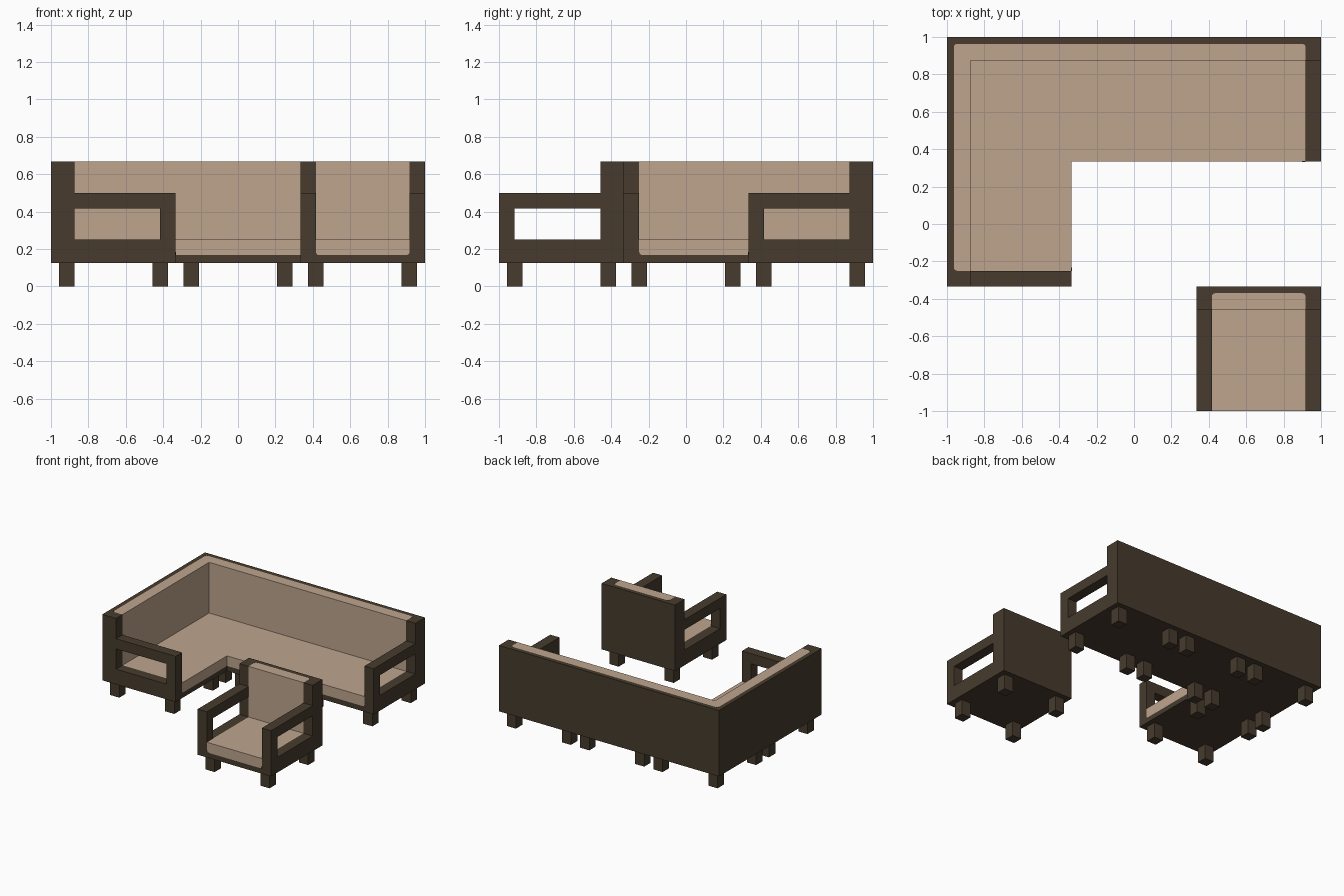
import bpy, bmesh, math
from mathutils import Vector as V

if "Cube" in bpy.data.objects:
    bpy.data.objects.remove(bpy.data.objects["Cube"])


def make_mat(name, rgb):
    m = bpy.data.materials.new(name)
    m.diffuse_color = (*rgb, 1)
    m.use_nodes = True
    m.node_tree.nodes["Principled BSDF"].inputs["Base Color"].default_value = m.diffuse_color
    return m


WOOD = make_mat("dark wood", (0.063, 0.044, 0.027))
CLOTH = make_mat("tan cloth", (0.515, 0.376, 0.270))
X, Y, Z = V((1, 0, 0)), V((0, 1, 0)), V((0, 0, 1))
U = 1 / 12              # frame thickness, all sizes follow from it
BASE, DECK, SEAT, TOP = 1.5 * U, 2 * U, 3 * U, 8 * U
WALL = 0.0365           # thickness of the wooden back panel
IN = 1 - WALL           # inner face of the sofa back panel
E = 0.001


def sweep(name, faces, direction, mat):
    """Extrude one or more flat faces, given as point lists, into a solid."""
    bm = bmesh.new()
    for pts in faces:
        bm.faces.new([bm.verts.new(p) for p in pts])
    bmesh.ops.remove_doubles(bm, verts=bm.verts, dist=1e-4)
    geo = bmesh.ops.extrude_face_region(bm, geom=bm.faces[:], use_keep_orig=True)["geom"]
    bmesh.ops.translate(bm, vec=direction,
                        verts=[g for g in geo if isinstance(g, bmesh.types.BMVert)])
    bmesh.ops.recalc_face_normals(bm, faces=bm.faces)
    me = bpy.data.meshes.new(name)
    bm.to_mesh(me)
    bm.free()
    me.materials.append(mat)
    ob = bpy.data.objects.new(name, me)
    bpy.context.collection.objects.link(ob)
    return ob


def slab(name, plan, z0, z1, mat):
    return sweep(name, [[V((x, y, z0)) for x, y in plan]], Z * (z1 - z0), mat)


def box(name, x0, x1, y0, y1, z0, z1, mat):
    return slab(name, [(x0, y0), (x1, y0), (x1, y1), (x0, y1)], z0, z1, mat)


def arm(name, origin, back, side):
    """Open arm frame: front post, two rails and a tall rear post."""
    us, zs = [0, U, 6.5 * U, 8 * U], [BASE, SEAT, 5 * U, 6 * U, TOP]
    faces = []
    for i in range(3):
        for j in range(4):
            if (i, j) == (1, 1) or (j == 3 and i < 2):
                continue
            faces.append([origin + back * us[a] + Z * zs[b] for a, b in
                          ((i, j), (i + 1, j), (i + 1, j + 1), (i, j + 1))])
    sweep(name, faces, side * U, WOOD)


def fillet(name, corner, a, b, direction, r=0.018):
    """Concave wooden strip that rounds an inner frame corner."""
    corner = V(corner)
    c = corner + (a + b) * r
    arc = [c - a * r * math.cos(t) - b * r * math.sin(t)
           for t in [math.pi / 2 * k / 5 for k in range(6)]]
    sweep(name, [[corner] + arc], direction, WOOD)


# legs: four under each square module
modules = {"sofa_corner": (-1, 4 * U), "sofa_middle": (-4 * U, 4 * U),
           "sofa_right": (4 * U, 4 * U), "sofa_left": (-1, -4 * U),
           "chair": (4 * U, -1)}
for mod, (mx, my) in modules.items():
    for i in (0.5 * U, 6.5 * U):
        for j in (0.5 * U, 6.5 * U):
            box(mod + "_leg", mx + i, mx + i + U, my + j, my + j + U, 0, BASE, WOOD)

# corner sofa: back panel, base, cushions
R, F = 11 * U, -3 * U   # inner faces of the two end arms
P = 10.5 * U            # front of the back cushion
slab("sofa_back_panel", [(-1, F), (-IN, F), (-IN, IN), (R, IN), (R, 1), (-1, 1)],
     BASE, TOP, WOOD)


def ell(k):
    return [(-k, F), (-4 * U, F), (-4 * U, 4 * U), (R, 4 * U), (R, k), (-k, k)]


slab("sofa_base", ell(IN), BASE, DECK, WOOD)
slab("sofa_seat_cushion", ell(P), DECK, SEAT, CLOTH)
slab("sofa_back_cushion", [(-IN, F), (-P, F), (-P, P), (R, P), (R, IN), (-IN, IN)],
     DECK, TOP, CLOTH)
arm("sofa_right_arm", V((1, 4 * U, 0)), Y, -X)
arm("sofa_left_arm", V((-4 * U, -4 * U, 0)), -X, Y)

# armchair: back panel, base, cushions
L, B = 5 * U, -4 * U    # inner face of left arm, rear of chair
box("chair_back_panel", L, R, B - WALL, B, BASE, TOP, WOOD)
box("chair_base", L, R, -1, B - WALL, BASE, DECK, WOOD)
box("chair_seat_cushion", L, R, -1, B - 1.5 * U, DECK, SEAT, CLOTH)
box("chair_back_cushion", L, R, B - 1.5 * U, B - WALL, DECK, TOP, CLOTH)
arm("chair_left_arm", V((4 * U, -1, 0)), Y, X)
arm("chair_right_arm", V((1, -1, 0)), Y, -X)

# rounded frame corners around the cushions
H = Z * (TOP - SEAT)
for name, x, y, a, b in (("sofa", -IN, IN, X, -Y), ("sofa", R, IN, -X, -Y),
                         ("sofa", -IN, F, X, Y), ("chair", L, B - WALL, X, -Y),
                         ("chair", R, B - WALL, -X, -Y)):
    fillet(name + "_back_fillet", (x, y, SEAT + E), a, b, H)
fillet("chair_left_seat_fillet", (L, -1 - E, DECK), X, Z, Y * 6 * U)
fillet("chair_right_seat_fillet", (R, -1 - E, DECK), -X, Z, Y * 6 * U)
fillet("sofa_right_seat_fillet", (R, 4 * U - E, DECK), -X, Z, Y * 6 * U)
fillet("sofa_left_seat_fillet", (-4 * U + E, F, DECK), Y, Z, -X * 6 * U)
